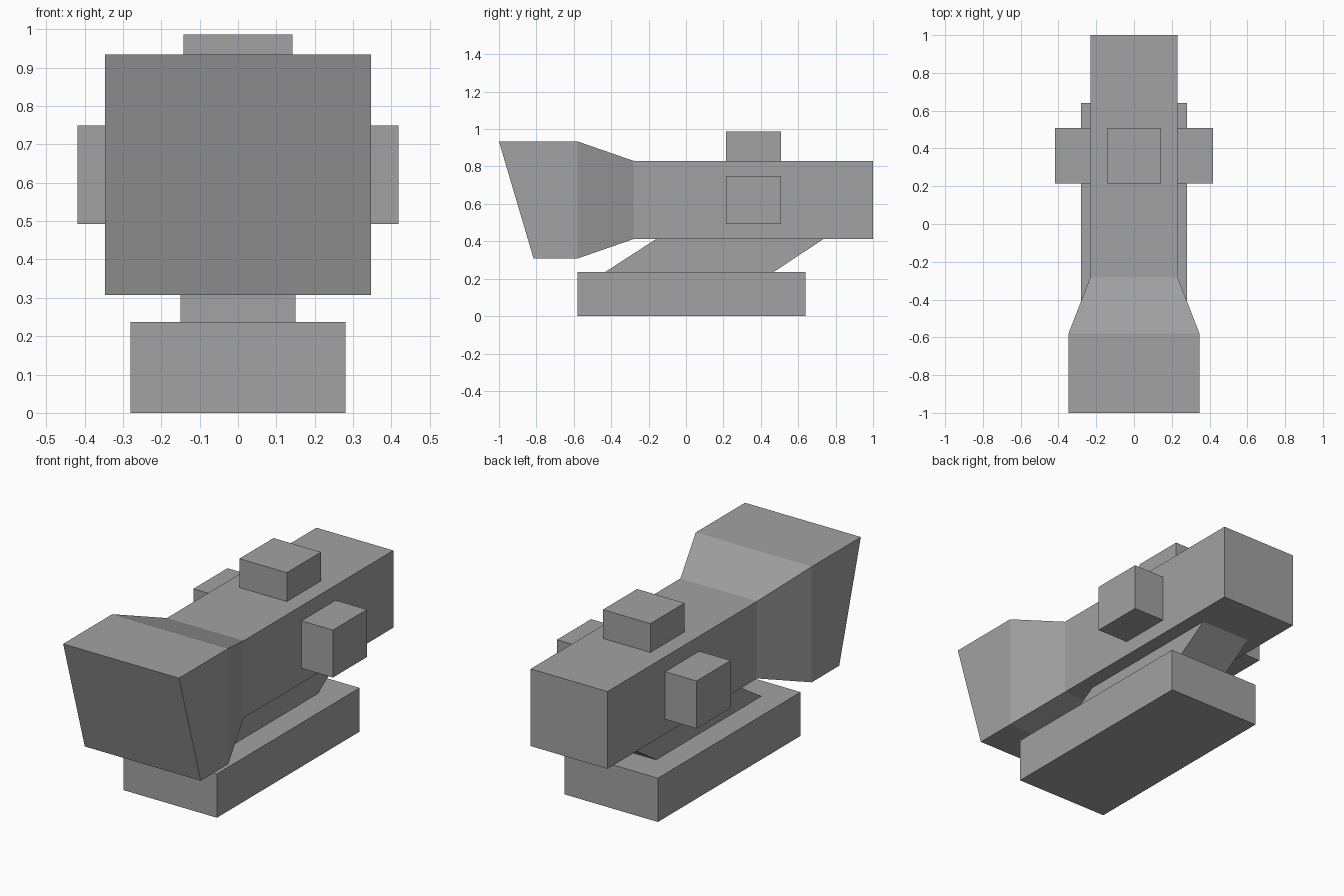
import bpy
import bmesh

cube = bpy.data.objects.get("Cube")
if cube:
    bpy.data.objects.remove(cube, do_unlink=True)

GREY = (0.36, 0.36, 0.36, 1)
grey = bpy.data.materials.new("plain grey")
grey.use_nodes = True
grey.diffuse_color = GREY
grey.node_tree.nodes["Principled BSDF"].inputs["Base Color"].default_value = GREY


def loft(name, sections):
    """Join rectangular sections; each is (half width, (y, z) low edge, (y, z) high edge)."""
    bm = bmesh.new()
    rings = []
    for w, low, high in sections:
        corners = [(-w, *low), (w, *low), (w, *high), (-w, *high)]
        rings.append([bm.verts.new(c) for c in corners])
    for a, b in zip(rings, rings[1:]):
        for i in range(4):
            j = (i + 1) % 4
            bm.faces.new((a[i], a[j], b[j], b[i]))
    bm.faces.new(rings[0])
    bm.faces.new(rings[-1])
    bmesh.ops.recalc_face_normals(bm, faces=bm.faces)
    mesh = bpy.data.meshes.new(name)
    bm.to_mesh(mesh)
    bm.free()
    mesh.materials.append(grey)
    obj = bpy.data.objects.new(name, mesh)
    bpy.context.collection.objects.link(obj)
    return obj


def box(name, x, y, z):
    """Axis-aligned block from (min, max) ranges."""
    obj = loft(name, [((x[1] - x[0]) / 2, (y[0], z[0]), (y[0], z[1])),
                      ((x[1] - x[0]) / 2, (y[1], z[0]), (y[1], z[1]))])
    obj.location.x = (x[0] + x[1]) / 2
    return obj


# Tube flaring into a hood with a raked front
loft("scope_body", [
    (0.347, (-0.815, 0.308), (-1.0, 0.934)),
    (0.347, (-0.58, 0.308), (-0.58, 0.934)),
    (0.23, (-0.28, 0.412), (-0.28, 0.83)),
    (0.23, (1.0, 0.412), (1.0, 0.83)),
])

# Mounting base and the slanted neck that carries the tube
box("mount_base", (-0.28, 0.28), (-0.58, 0.64), (0, 0.237))
loft("mount_neck", [
    (0.15, (-0.43, 0.237), (-0.16, 0.412)),
    (0.15, (0.47, 0.237), (0.735, 0.412)),
])

# Adjustment knobs on the top and both sides
KNOB_Y = (0.215, 0.507)
box("top_knob", (-0.142, 0.142), KNOB_Y, (0.83, 0.986))
box("left_knob", (0.23, 0.418), KNOB_Y, (0.492, 0.749))
box("right_knob", (-0.418, -0.23), KNOB_Y, (0.492, 0.749))
